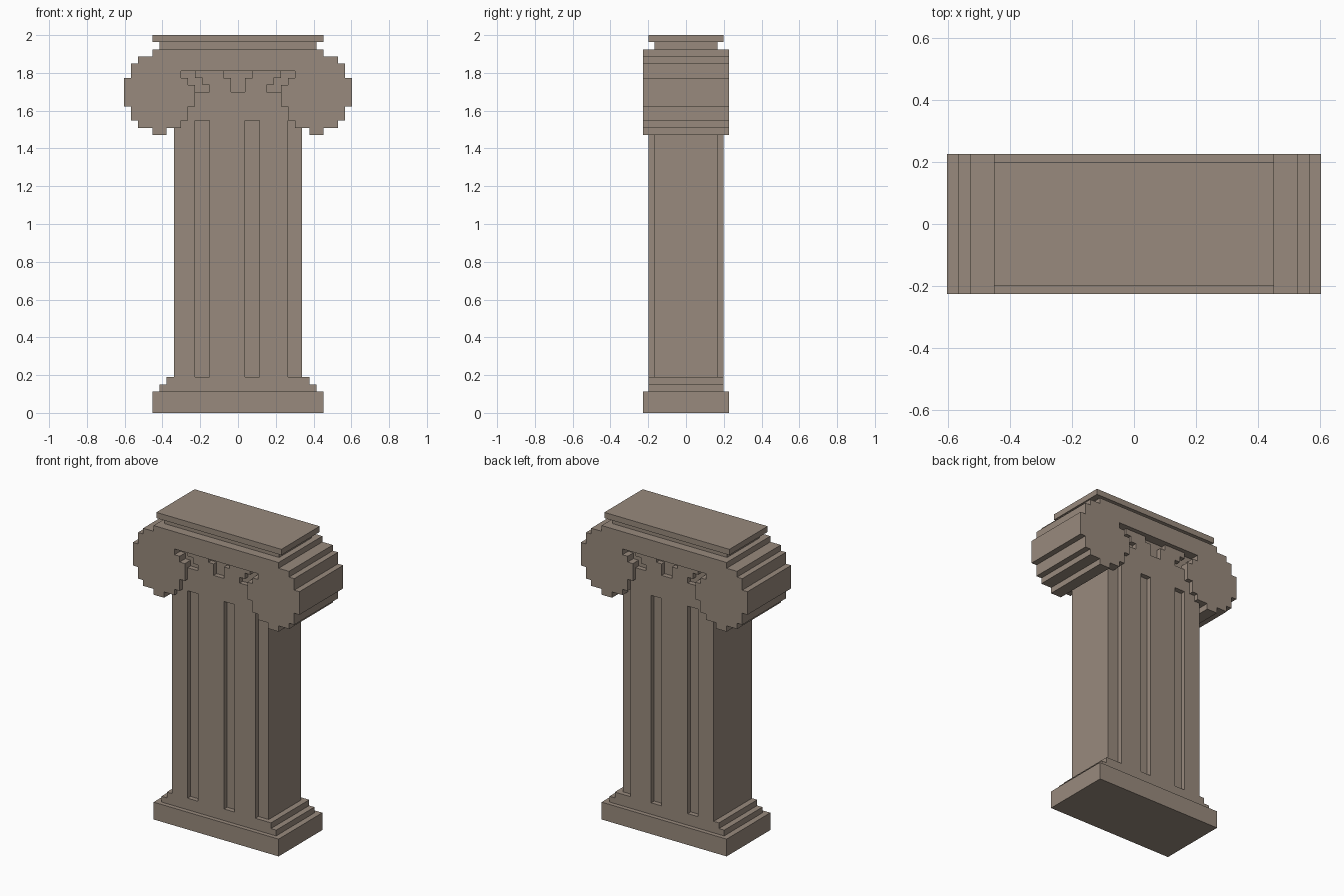
import bpy, bmesh

if "Cube" in bpy.data.objects:
    bpy.data.objects.remove(bpy.data.objects["Cube"])

U = 2 / 53                                 # block size of the stepped outline
DEEP, MID, THIN = 0.2264, 0.198, 0.167     # half depths of the three layers

stone = bpy.data.materials.new("warm_grey_stone")
stone.diffuse_color = (0.315, 0.254, 0.205, 1)
stone.use_nodes = True
stone.node_tree.nodes["Principled BSDF"].inputs["Base Color"].default_value = stone.diffuse_color


def prism(name, base, offset):
    """Closed outline swept along an offset vector."""
    bm = bmesh.new()
    lo = [bm.verts.new(p) for p in base]
    hi = [bm.verts.new([a + b for a, b in zip(p, offset)]) for p in base]
    bm.faces.new(lo)
    bm.faces.new(hi[::-1])
    n = len(base)
    for i in range(n):
        j = (i + 1) % n
        bm.faces.new((lo[j], lo[i], hi[i], hi[j]))
    bmesh.ops.recalc_face_normals(bm, faces=bm.faces)
    mesh = bpy.data.meshes.new(name)
    bm.to_mesh(mesh)
    bm.free()
    mesh.materials.append(stone)
    bpy.context.collection.objects.link(bpy.data.objects.new(name, mesh))


def front_profile(name, half, depth):
    """Right half of a front outline in blocks, mirrored and extruded in y."""
    full = half + [(-x, z) for x, z in reversed(half) if x > 0]
    prism(name, [(x * U, -depth, z * U) for x, z in full], (0, 2 * depth, 0))


def slab(name, x, z0, z1, depth):
    front_profile(name, [(x, z0), (x, z1)], depth)


# Stepped base
slab("plinth", 12, 0, 3, DEEP)
slab("base_step_lower", 11, 3, 4, MID)
slab("base_step_upper", 10, 4, 5, MID)

# Fluted shaft: horizontal section, same on front and back
edges = [(-9, -6, MID), (-6, -4, THIN), (-4, 1, MID),
         (1, 3, THIN), (3, 7, MID), (7, 9, THIN)]
side = [(x, y) for a, b, y in edges for x in (a, b)]
section = side + [(x, -y) for x, y in reversed(side)]
prism("fluted_shaft", [(x * U, y, 5 * U) for x, y in section], (0, 0, 36 * U))

# Neck: recessed core and the carved plate in front of it
slab("neck_core", 8.5, 41, 48.5, THIN)
front_profile("neck_carving", [
    (0, 41), (7, 41), (7, 43), (6, 43), (6, 45), (4, 45), (4, 46), (5, 46),
    (5, 47), (6, 47), (6, 48), (2, 48), (2, 47), (1, 47), (1, 45), (0, 45)], MID)

# Capital with a scroll at each end
front_profile("scroll_capital", [
    (0, 51), (12, 51), (12, 50), (14, 50), (14, 49), (15, 49), (15, 47),
    (16, 47), (16, 43), (15, 43), (15, 41), (14, 41), (14, 40), (12, 40),
    (12, 39), (10, 39), (10, 40), (8, 40), (8, 41), (7, 41), (7, 43), (6, 43),
    (6, 46), (7, 46), (7, 47), (8, 47), (8, 48), (0, 48)], DEEP)

# Top slabs
slab("top_neck", 11, 51, 52, THIN)
slab("top_slab", 12, 52, 53, MID)
